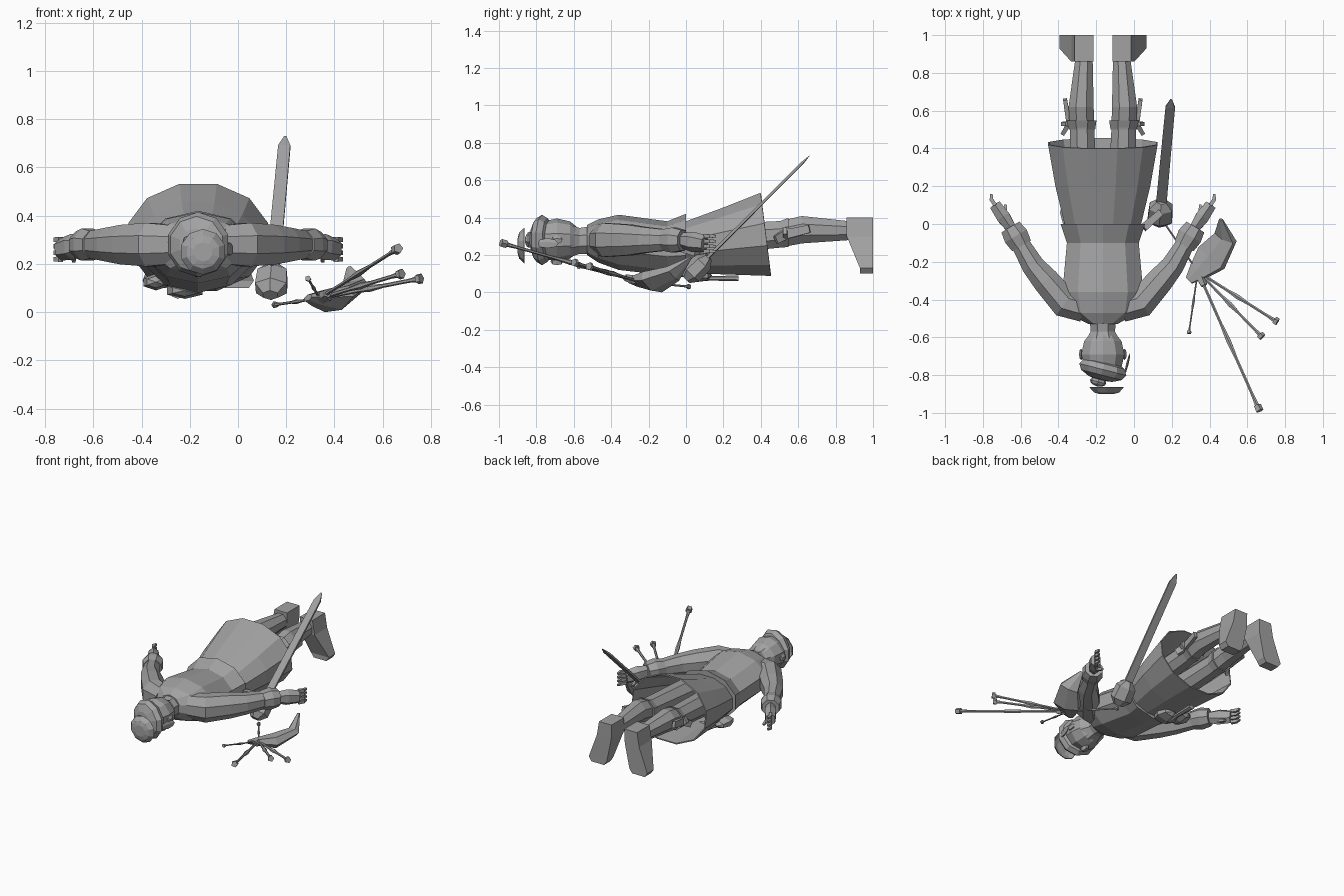
import bpy, bmesh, math
from mathutils import Vector, Matrix

cube = bpy.data.objects.get("Cube")
if cube:
    bpy.data.objects.remove(cube)

grey = bpy.data.materials.new("plain_grey")
grey.use_nodes = True
grey.diffuse_color = (0.36, 0.36, 0.36, 1)
grey.node_tree.nodes["Principled BSDF"].inputs["Base Color"].default_value = grey.diffuse_color

middle = -0.165  # centre line of the body
level = 0.28     # height of head and arms
BACK = Vector((0, 0, 1))
FEET = Vector((0, 1, 0))


def finish(name, bm):
    """Turn a bmesh into a flat-shaded grey object."""
    bmesh.ops.recalc_face_normals(bm, faces=bm.faces)
    mesh = bpy.data.meshes.new(name)
    bm.to_mesh(mesh)
    bm.free()
    mesh.materials.append(grey)
    part = bpy.data.objects.new(name, mesh)
    bpy.context.collection.objects.link(part)
    return part


def loft(name, rings, sides=8, axis=None, up=BACK, open_end=False):
    """Skin a tube over rings of (centre, half width, half height)."""
    bm = bmesh.new()
    loops = []
    for index, (centre, width, height) in enumerate(rings):
        before = rings[max(index - 1, 0)][0]
        after = rings[min(index + 1, len(rings) - 1)][0]
        along = (axis or after - before).normalized()
        across = along.cross(up).normalized()
        over = across.cross(along)
        angles = [math.tau * (side + 0.5) / sides for side in range(sides)]
        loops.append([bm.verts.new(centre + across * math.cos(angle) * width
                                   + over * math.sin(angle) * height) for angle in angles])
    for lower, upper in zip(loops, loops[1:]):
        for side in range(sides):
            other = (side + 1) % sides
            bm.faces.new((lower[side], lower[other], upper[other], upper[side]))
    bm.faces.new(loops[0])
    if not open_end:
        bm.faces.new(loops[-1])
    return finish(name, bm)


def trunk(name, rows, sides=10, open_end=False):
    """Body part along y; each row is y, half width, low and high."""
    rings = [(Vector((middle, y, (low + high) / 2)), width, (high - low) / 2)
             for y, width, low, high in rows]
    return loft(name, rings, sides, axis=FEET, open_end=open_end)


def limb(name, joints, sides=8, flat=1.0, **options):
    """Tube through joints, each a point and a half width."""
    return loft(name, [(point, width, width * flat) for point, width in joints], sides, **options)


def ball(name, centre, size, tilt=0.0, segments=10, rings=6):
    """Faceted ellipsoid, with its poles along y, turned about z."""
    bm = bmesh.new()
    bmesh.ops.create_uvsphere(bm, u_segments=segments, v_segments=rings, radius=1)
    turn = Matrix.Rotation(tilt, 4, "Z")
    upright = Matrix.Rotation(math.pi / 2, 4, "X")
    place = Matrix.Translation(centre) @ turn @ Matrix.Diagonal(Vector(size)).to_4x4() @ upright
    bm.transform(place)
    return finish(name, bm)


# Jacket with a flared hem
trunk("jacket", [(-0.53, 0.08, 0.2, 0.36), (-0.47, 0.2, 0.16, 0.39), (-0.36, 0.225, 0.12, 0.415),
                 (-0.1, 0.2, 0.09, 0.38), (0, 0.235, 0.08, 0.42)])

# Kilt: open shell with a slanted hem
kilt = trunk("kilt", [(-0.04, 0.2, 0.1, 0.37), (0.2, 0.26, 0.09, 0.46), (0.43, 0.3, 0.08, 0.54)],
             sides=12, open_end=True)
for vertex in kilt.data.vertices:
    if vertex.co.y > 0.4:
        vertex.co.y -= (vertex.co.z - level) / 8
kilt.modifiers.new("cloth", "SOLIDIFY").thickness = 0.008

# Head, neck and face
head = Vector((middle, -0.69, level))
ball("head", head, (0.12, 0.14, 0.115))
trunk("neck", [(-0.62, 0.1, 0.18, 0.37), (-0.57, 0.07, 0.2, 0.35), (-0.5, 0.075, 0.2, 0.36)], sides=8)
ball("nose", head - BACK * 0.115, (0.02, 0.035, 0.025), segments=5, rings=4)
for side in (-1, 1):
    ball("ear", head + Vector((side * 0.115, 0, 0)), (0.012, 0.03, 0.025), segments=5, rings=4)

# Tilted cap with bobble, feather and thin crown piece
slope = -0.25
ball("cap", head - FEET * 0.08, (0.135, 0.06, 0.135), slope)
ball("cap_bobble", head - FEET * 0.145 + Vector((-0.025, 0, 0)), (0.045, 0.025, 0.045), slope, segments=7)
ball("cap_feather", head + Vector((0.13, -0.05, -0.02)), (0.007, 0.06, 0.03), slope, segments=5, rings=4)
peak = Vector((middle + 0.02, -0.9, 0.25))
crown = limb("cap_crown", [(peak, 0.04), (peak + FEET * 0.008, 0.07), (peak + FEET * 0.035, 0.095)],
             sides=10, axis=FEET, open_end=True)
crown.modifiers.new("felt", "SOLIDIFY").thickness = 0.004

# Arms, legs and their clothing on both sides
for side, label in ((-1, "right"), (1, "left")):
    def joint(out, y, z=level):
        return Vector((middle + side * out, y, z))

    shoulder, elbow, wrist, knuckles = joint(0.2, -0.42), joint(0.37, -0.22), joint(0.48, -0.03), joint(0.57, 0.1, 0.26)
    limb(label + "_arm", [(joint(0.1, -0.45), 0.075), (shoulder, 0.085),
                          (shoulder.lerp(elbow, 0.6), 0.077), (elbow, 0.065), (wrist, 0.045)], flat=1.15)
    cuff = elbow.lerp(wrist, 0.55)
    limb(label + "_cuff", [(cuff, 0.062), (cuff.lerp(wrist, 0.6), 0.072), (wrist.lerp(knuckles, 0.1), 0.06)])
    limb(label + "_palm", [(wrist, 0.03), (wrist.lerp(knuckles, 0.5), 0.042), (knuckles, 0.035)], sides=6, flat=1.3)
    for finger in range(4):
        base = knuckles + BACK * (finger - 1.5) * 0.027
        bend = base + Vector((side * 0.02, 0.03, 0))
        limb(label + "_finger", [(base, 0.015), (bend, 0.014), (bend + FEET * 0.03, 0.009)], sides=4)
    thumb = wrist.lerp(knuckles, 0.4) - BACK * 0.03
    limb(label + "_thumb", [(thumb, 0.016), (thumb + FEET * 0.08 - BACK * 0.03, 0.01)], sides=4)

    # Leg and stocking top
    hip, knee, calf, ankle = joint(0.1, 0.1), joint(0.11, 0.5, 0.31), joint(0.115, 0.62, 0.335), joint(0.1, 0.87, 0.33)
    limb(label + "_leg", [(hip, 0.08), (knee, 0.07), (calf, 0.072), (ankle, 0.05),
                          (ankle + FEET * 0.06, 0.05)], flat=1.1, axis=FEET)
    limb(label + "_stocking_top", [(knee, 0.075), (knee.lerp(calf, 0.4), 0.085)], axis=FEET)
    garter = knee + joint(0.07, 0.03, 0) - joint(0, 0, 0)
    for end in (Vector((side * 0.03, -0.05, -0.03)), Vector((side * 0.03, 0, 0.02)),
                Vector((side * 0.02, 0.13, 0.03))):
        limb(label + "_garter_flash", [(garter, 0.018), (garter + end, 0.015)], sides=4, flat=2)

    # Shoe with the toe pointing down and outward
    loft(label + "_shoe", [(joint(0.1, 0.93, 0.4), 0.07, 0.1), (joint(0.11, 0.93, 0.3), 0.08, 0.1),
                           (joint(0.16, 0.965, 0.13), 0.1, 0.05), (joint(0.16, 0.965, 0.1), 0.07, 0.05)],
         sides=4, axis=-BACK, up=FEET)

# Pouches and dagger on the underside
ball("pouch", (-0.22, 0.06, 0.09), (0.085, 0.08, 0.035), segments=6, rings=4)
ball("side_pouch", (-0.34, 0.06, 0.125), (0.06, 0.08, 0.035), segments=6, rings=4)
dagger = Vector((-0.25, 0.05, 0.075))
limb("dagger", [(dagger, 0.028), (dagger + FEET * 0.08, 0.017), (dagger + FEET * 0.23, 0.022)], sides=6, flat=0.7)

# Sword with basket hilt
hilt, tip = Vector((0.14, 0.06, 0.13)), Vector((0.196, 0.66, 0.73))
limb("sword_blade", [(hilt, 0.04), (hilt.lerp(tip, 0.93), 0.036), (tip, 0.006)], sides=4, flat=0.25)
grip = hilt.lerp(tip, -0.1)
limb("sword_guard", [(grip, 0.035), (hilt.lerp(tip, -0.05), 0.075), (hilt.lerp(tip, 0.05), 0.07),
                     (hilt.lerp(tip, 0.1), 0.03)], sides=6, flat=0.8)
limb("sword_hanger", [(Vector((0.05, -0.02, 0.24)), 0.03), (hilt + BACK * 0.08, 0.025)], sides=4)

# Wind bag: flattened, curling up at one end
neck, belly, bend = Vector((0.29, -0.3, 0.06)), Vector((0.41, -0.18, 0.055)), Vector((0.485, -0.07, 0.1))
limb("pipe_bag", [(neck, 0.025), (neck.lerp(belly, 0.4), 0.06), (belly, 0.1), (bend, 0.07),
                  (Vector((0.46, 0.025, 0.185)), 0.012)], sides=6, flat=0.5, up=Vector((-0.4, 0.1, 0.9)))


def pipe(name, end, thickness, start=neck.lerp(belly, 0.4)):
    """Shaft of alternating thick and thin lengths, with a socket and an end knob."""
    joints = [(start.lerp(end, step / 8), thickness * (0.7 if step % 4 else 1.2)) for step in range(9)]
    limb(name, joints, sides=6)
    limb(name + "_socket", [(start, thickness * 2.5), (start.lerp(end, 0.1), thickness * 1.6)], sides=5)
    limb(name + "_knob", [(start.lerp(end, 0.96), thickness * 1.8), (end, thickness * 1.8)], sides=5)


pipe("long_drone", Vector((0.665, -0.99, 0.265)), 0.012)
pipe("short_drone", Vector((0.68, -0.6, 0.16)), 0.012)
pipe("outer_drone", Vector((0.76, -0.52, 0.14)), 0.012)
pipe("blowpipe", Vector((0.29, -0.58, 0.14)), 0.007)
pipe("chanter", Vector((0.15, 0.02, 0.03)), 0.008)
